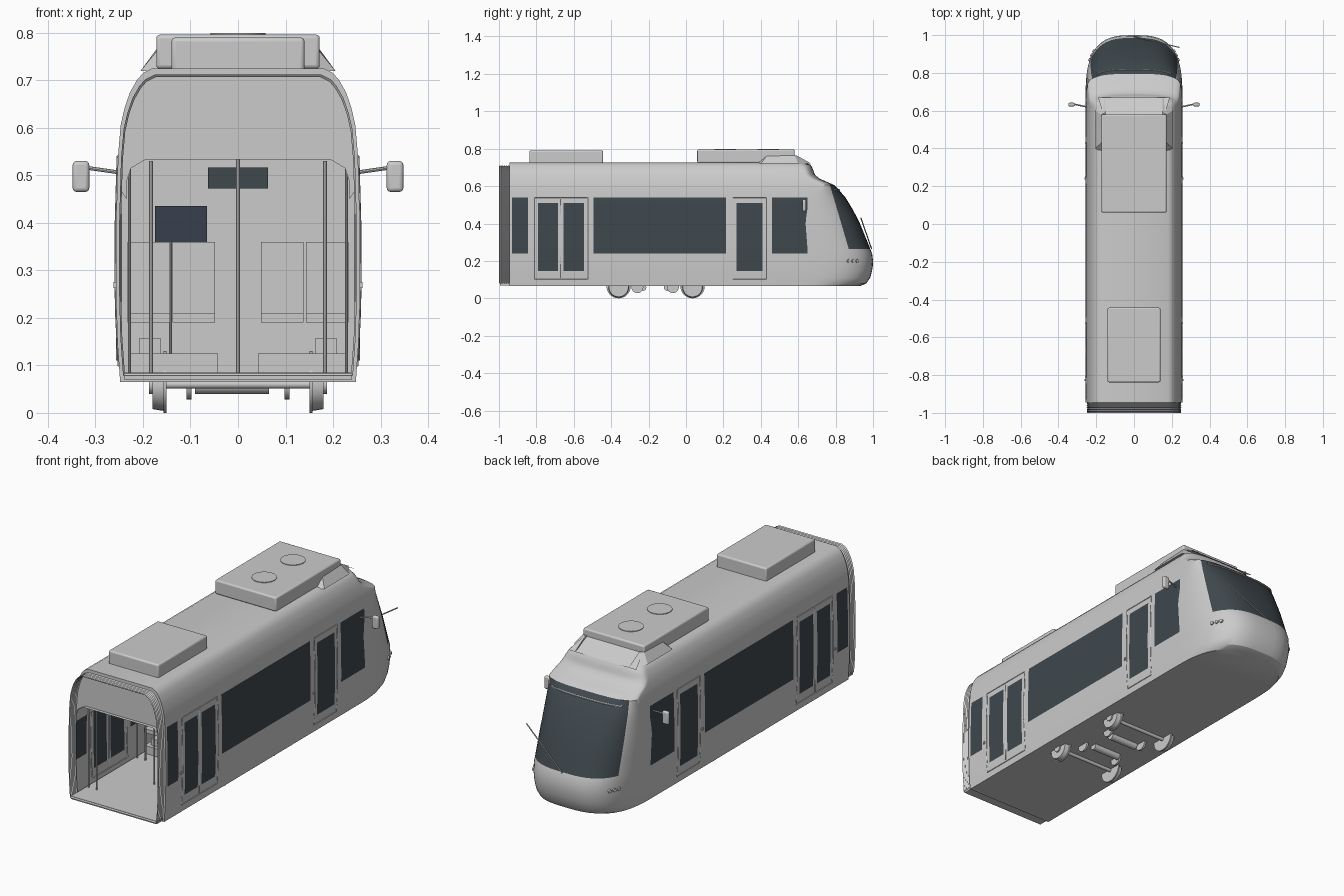
import bpy, bmesh, math
from mathutils import Vector

cube = bpy.data.objects.get("Cube")
if cube:
    bpy.data.objects.remove(cube, do_unlink=True)


def material(name, rgb):
    m = bpy.data.materials.new(name)
    m.use_nodes = True
    m.diffuse_color = (*rgb, 1)
    m.node_tree.nodes["Principled BSDF"].inputs["Base Color"].default_value = (*rgb, 1)
    return m


GREY = material("body_grey", (0.6, 0.6, 0.6))
GLASS = material("dark_glass", (0.05, 0.065, 0.075))
SCREEN = material("screen_blue", (0.04, 0.05, 0.075))
made = []


def add_object(name, bm, mats):
    me = bpy.data.meshes.new(name)
    bm.to_mesh(me)
    bm.free()
    for m in mats:
        me.materials.append(m)
    ob = bpy.data.objects.new(name, me)
    bpy.context.scene.collection.objects.link(ob)
    made.append(ob)
    return ob


def box(name, lo, hi, mat=GREY, bevel=0):
    bm = bmesh.new()
    bmesh.ops.create_cube(bm, size=1)
    lo, hi = Vector(lo), Vector(hi)
    for v in bm.verts:
        v.co = (lo + hi) / 2 + v.co * (hi - lo)
    ob = add_object(name, bm, [mat])
    if bevel:
        mod = ob.modifiers.new("bevel", "BEVEL")
        mod.width, mod.segments = bevel, 3
    return ob


def rod(name, a, b, r, sides=8, r2=None):
    a, b = Vector(a), Vector(b)
    bm = bmesh.new()
    bmesh.ops.create_cone(bm, cap_ends=True, segments=sides, radius1=r,
                          radius2=r if r2 is None else r2, depth=(b - a).length)
    rot = (b - a).to_track_quat("Z", "Y")
    for v in bm.verts:
        v.co = rot @ v.co + (a + b) / 2
    return add_object(name, bm, [GREY])


def loft(name, rows, mats=(GREY,), closed=False, caps=False, rule=None):
    bm = bmesh.new()
    grid = [[bm.verts.new(p) for p in row] for row in rows]
    n = len(rows[0])
    for i in range(len(rows) - 1):
        for j in range(n if closed else n - 1):
            k = (j + 1) % n
            f = bm.faces.new((grid[i][j], grid[i][k], grid[i + 1][k], grid[i + 1][j]))
            if rule:
                f.material_index = rule(i, j)
    if caps:
        bm.faces.new(grid[0][::-1])
        bm.faces.new(grid[-1])
    bmesh.ops.remove_doubles(bm, verts=bm.verts, dist=0.00001)
    bmesh.ops.recalc_face_normals(bm, faces=bm.faces)
    return add_object(name, bm, mats)


def interp(table, z):
    for (a, u), (b, v) in zip(table, table[1:]):
        if z <= b:
            return u + (v - u) * max(0, z - a) / (b - a)
    return table[-1][1]


# Body shape: half width and nose reach at each height
WIDTH = [(.065, .248), (.15, .254), (.265, .257), (.4, .2565), (.54, .2525), (.605, .247),
         (.645, .238), (.675, .227), (.7, .213), (.715, .2), (.725, .18)]
REACH = [(.065, .93), (.08, .965), (.11, .985), (.16, .998), (.2, 1), (.24, .995), (.265, .985),
         (.4, .93), (.47, .895), (.54, .852), (.605, .795), (.62, .76), (.64, .715),
         (.66, .69), (.7, .675), (.715, .665), (.725, .64)]
LEVELS = [.065, .08, .11, .145, .17, .2, .24, .265, .31, .355, .4, .44, .48, .51, .54, .575,
          .605, .62, .64, .66, .675, .69, .7, .715, .725]
SCREEN_LOW, SCREEN_TOP, BACK = .265, .605, -.945
EDGE = math.asin(.657 ** 1.5)


def width(z):
    return interp(WIDTH, z)


def nose(z, t):
    reach = interp(REACH, z)
    edge = .87 - .1 * (z - SCREEN_LOW) / (SCREEN_TOP - SCREEN_LOW)
    depth = (reach - edge) / .343
    if z < SCREEN_LOW:
        depth = .335
    elif z > SCREEN_TOP:
        depth = .06
    c = math.cos(t)
    x = math.copysign(abs(c) ** (2 / 3), c) * width(z)
    return Vector((x, reach - depth + depth * max(0, math.sin(t)) ** (2 / 3), z))


# Window openings: start, end, bottom, top
LOW, HIGH = (.145, .51), (.24, .54)
WINDOWS = [(-.93, -.845, HIGH), (-.79, -.685, LOW), (-.655, -.545, LOW),
           (-.495, .215, HIGH), (.27, .41, LOW), (.46, .65, HIGH)]
STATIONS = [BACK] + [y for w in WINDOWS for y in w[:2]]
SIDE = [EDGE * k / 6 for k in range(6)]
ANGLES = SIDE + [EDGE + (math.pi - 2 * EDGE) * k / 18 for k in range(19)] + \
    [math.pi - t for t in reversed(SIDE)]


def body_row(z):
    start = nose(z, 0).y
    right = [Vector((width(z), min(y, start), z)) for y in STATIONS]
    left = [Vector((-p.x, p.y, z)) for p in reversed(right)]
    return right + [nose(z, t) for t in ANGLES] + left


def body_colour(i, j):
    z = (LEVELS[i] + LEVELS[i + 1]) / 2
    s, a = len(STATIONS), len(ANGLES)
    if s + 6 <= j < s + a - 7:
        return int(SCREEN_LOW < z < SCREEN_TOP)
    k = j if j < s - 1 else 2 * s + a - 2 - j
    if 0 <= k < s - 1:
        y = (STATIONS[k] + STATIONS[k + 1]) / 2
        return int(any(w[0] < y < w[1] and w[2][0] < z < w[2][1] for w in WINDOWS))
    return 0


loft("body_shell", [body_row(z) for z in LEVELS], (GREY, GLASS), caps=True, rule=body_colour)

# Ribbed connecting bellows at the open end
right = [(width(z), z) for z in LEVELS]
section = right + [(-x, z) for x, z in reversed(right)]
rows = [[(x, BACK, z) for x, z in section]]
for k in range(12):
    s = .975 if k % 2 else .96
    rows.append([(x * s, BACK - .055 * k / 11, .395 + (z - .395) * (s - .015)) for x, z in section])
loft("bellows", rows, closed=True)

# Interior ceiling, end panel, floor and cab bulkhead
arch = [(-.235, .45), (-.235, .485), (-.225, .515), (-.195, .533), (.195, .533),
        (.225, .515), (.235, .485), (.235, .45)]
loft("ceiling", [[(x, y, z) for x, z in arch] for y in (-.96, .45)])
upper = [(x, z) for x, z in section if z > .45]
bm = bmesh.new()
bm.faces.new([bm.verts.new((x, -.943, z)) for x, z in upper + arch])
add_object("end_panel", bm, [GREY])
box("floor", (-.24, -.995, .07), (.24, .45, .085))
box("bulkhead", (-.245, .44, .07), (.245, .45, .54))
box("bulkhead_window", (-.063, .434, .472), (.063, .441, .516), GLASS)
box("display_screen", (-.175, .4, .36), (-.065, .409, .435), SCREEN)
rod("display_post", (-.142, .405, .085), (-.142, .405, .37), .003)

# Parts repeated on both sides
for s, side in ((1, "left"), (-1, "right")):
    def span(name, x0, x1, y0, y1, z0, z1, bevel=0):
        box(side + "_" + name, (min(s * x0, s * x1), y0, z0), (max(s * x0, s * x1), y1, z1), GREY, bevel)

    for y in (-.36, -.16, .035):
        span("seat_base", .042, .23, y - .06, y + .07, .085, .125)
        for x in (.048, .143):
            span("seat_cushion", x, x + .09, y - .06, y + .07, .19, .21)
            span("seat_back", x, x + .09, y + .06, y + .08, .205, .36)
    for y in (-.87, -.48, .22):
        rod(side + "_grab_pole", (s * .183, y, .085), (s * .183, y, .53), .004)
        rod(side + "_door_pole", (s * .228, y, .085), (s * .228, y, .52), .003)
    # Wheels and brakes
    for y in (-.36, .035):
        rod(side + "_wheel_tread", (s * .155, y, .06), (s * .18, y, .06), .056, 28, .052)
        rod(side + "_wheel_flange", (s * .15, y, .065), (s * .157, y, .065), .065, 28)
        rod(side + "_wheel_hub", (s * .18, y, .06), (s * .187, y, .06), .02, 16)
        span("wheel_cover", .163, .207, y - .04, y + .04, .125, .158)
    for y in (-.26, -.07):
        rod(side + "_brake_disc", (s * .098, y, .06), (s * .108, y, .06), .032, 20)
    # Door frames
    for y0, y1 in ((-.81, -.525), (.25, .43)):
        zs = [.1, .2, .265, .4, .54]
        for y in (y0, y1):
            for a, b in zip(zs, zs[1:]):
                rod(side + "_door_frame", (s * width(a), y, a), (s * width(b), y, b), .003, 6)
        for z in (zs[0], zs[-1]):
            rod(side + "_door_rail", (s * width(z), y0, z), (s * width(z), y1, z), .003, 6)
    rod(side + "_door_seam", (s * .2535, -.67, .11), (s * .252, -.67, .53), .003, 6)
    for y in (-.825, .24):
        span("door_button", .254, .262, y - .005, y + .005, .263, .275)
    # Mirror on its arm
    rod(side + "_mirror_arm", (s * .25, .62, .506), (s * .32, .635, .516), .004)
    span("mirror", .313, .348, .622, .642, .465, .53, .008)
    # Headlamp cluster
    for k in range(3):
        p = nose(.2, math.pi / 2 - s * (.87 + .1 * k))
        out = Vector((p.x, .12, 0)).normalized() * .006
        rod(side + "_headlamp", p - out, p + out, .011, 16, .008)
    # Roof fairing beside the front unit
    foot = [(.15, .37, .72), (.205, .4, .72), (.205, .6, .72), (.15, .67, .72)]
    crown = [(.15, .39, .74), (.172, .43, .76), (.172, .58, .765), (.15, .59, .765)]
    loft(side + "_roof_fairing", [[(s * x, y, z) for x, y, z in r] for r in (foot, crown)],
         closed=True, caps=True)

# Running gear across the centre
rod("centre_pole", (0, -.67, .085), (0, -.67, .533), .004)
for y in (-.36, .035):
    rod("axle", (-.16, y, .06), (.16, y, .06), .009, 12)
for y in (-.23, -.1):
    rod("motor", (-.09, y, .058), (.065, y, .058), .018, 16)

# Roof equipment
box("rear_roof_unit", (-.14, -.838, .715), (.14, -.443, .79), GREY, .008)
box("front_roof_unit", (-.172, .06, .724), (.172, .58, .796), GREY, .008)
loft("front_roof_slope", [[(-.16, .57, .765), (.16, .57, .765)], [(-.19, .67, .715), (.19, .67, .715)]])
for y in (.21, .44):
    rod("roof_fan", (0, y, .79), (0, y, .799), .058, 32)

# Windscreen wiper and sign rail
rod("wiper_arm", (0, .992, .265), (.24, .935, .43), .003, 6)
rail = [nose(.58, math.pi / 2 + .16 * k) + Vector((0, .003, 0)) for k in range(-5, 6)]
for a, b in zip(rail, rail[1:]):
    rod("sign_rail", a, b, .004, 6)

# Smooth curved faces and keep edges crisp
bpy.ops.object.select_all(action="DESELECT")
for ob in made:
    ob.select_set(True)
bpy.context.view_layer.objects.active = made[0]
bpy.ops.object.shade_smooth_by_angle(angle=math.radians(32))
